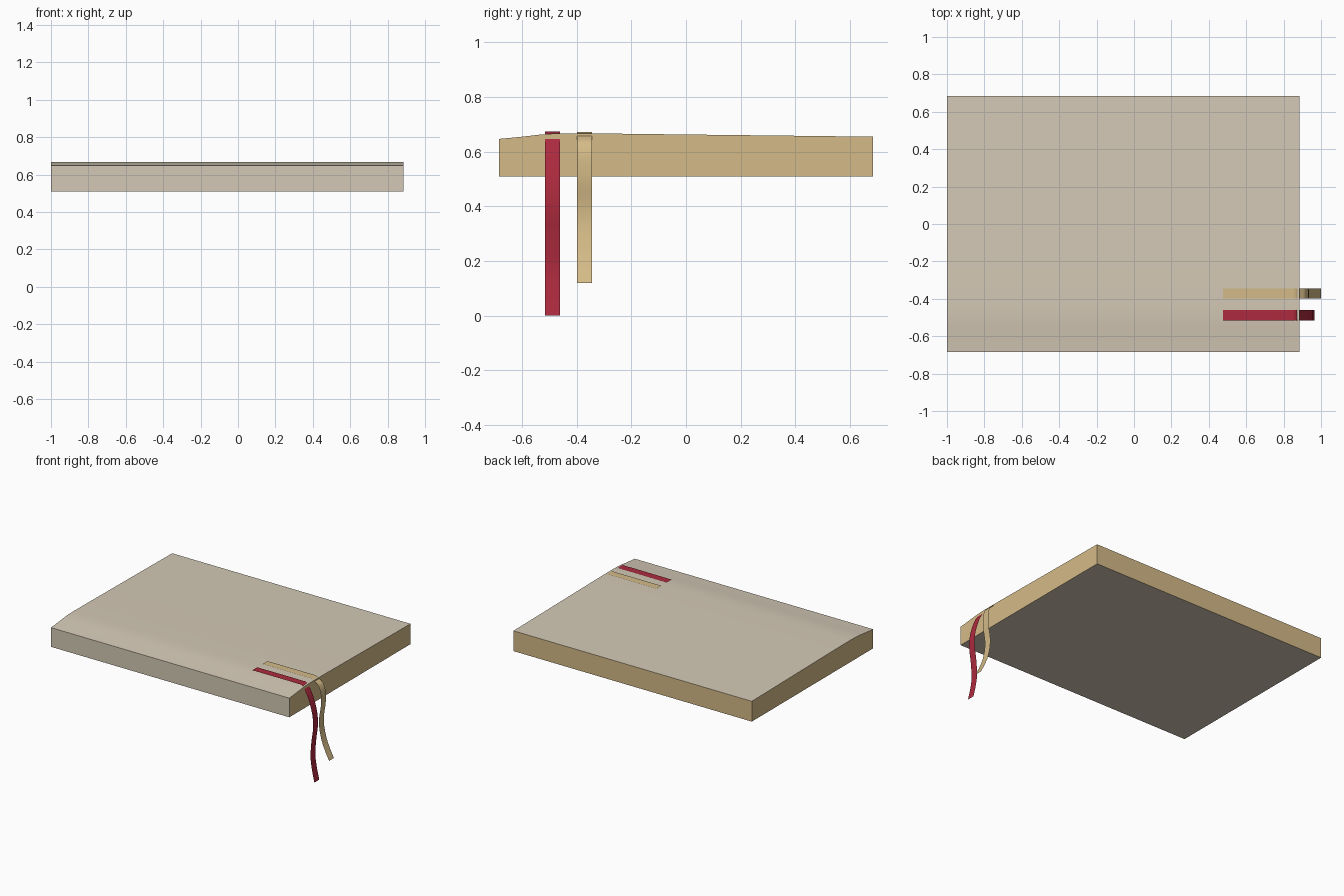
import bpy
import bmesh
from math import pi, radians
from mathutils import Matrix

cube = bpy.data.objects.get("Cube")
if cube:
    bpy.data.objects.remove(cube, do_unlink=True)


def srgb(*rgb):
    return [((c / 255 + 0.055) / 1.055) ** 2.4 for c in rgb] + [1.0]


def material(name, color):
    mat = bpy.data.materials.new(name)
    mat.use_nodes = True
    mat.diffuse_color = color
    mat.node_tree.nodes["Principled BSDF"].inputs["Base Color"].default_value = color
    return mat


paper = material("beige paper", srgb(212, 201, 182))
gold = material("pale gold", srgb(212, 186, 135))
red = material("deep red", srgb(172, 42, 62))


def select_only(obj):
    bpy.ops.object.select_all(action="DESELECT")
    obj.select_set(True)
    bpy.context.view_layer.objects.active = obj


# Page block: side profile (y, z) with a swelling near the spine, extruded along x
X_MIN, X_MAX, BASE = -1.0, 0.885, 0.51
crown = [(-0.685, 0.647), (-0.64, 0.651), (-0.59, 0.656), (-0.54, 0.662),
         (-0.49, 0.666), (-0.43, 0.667), (-0.25, 0.666), (0.0, 0.663),
         (0.35, 0.659), (0.685, 0.655)]
profile = [(0.685, BASE), (-0.685, BASE)] + crown

bm = bmesh.new()
end = bm.faces.new([bm.verts.new((X_MIN, y, z)) for y, z in profile])
swept = bmesh.ops.extrude_face_region(bm, geom=[end], use_keep_orig=True)
moved = [v for v in swept["geom"] if isinstance(v, bmesh.types.BMVert)]
bmesh.ops.translate(bm, verts=moved, vec=(X_MAX - X_MIN, 0, 0))
bmesh.ops.recalc_face_normals(bm, faces=bm.faces)
# Gilded edges on the three open sides, plain paper elsewhere
for face in bm.faces:
    face.material_index = int(abs(face.normal.x) > 0.9 or face.normal.y > 0.9)
mesh = bpy.data.meshes.new("page_block")
bm.to_mesh(mesh)
bm.free()
mesh.materials.append(paper)
mesh.materials.append(gold)
block = bpy.data.objects.new("page_block", mesh)
bpy.context.collection.objects.link(block)
select_only(block)
bpy.ops.object.shade_smooth_by_angle(angle=radians(30))


# Ribbons: a path in x and z, widened along y
def ribbon(name, y, path, mat, width=0.055):
    curve = bpy.data.curves.new(name, "CURVE")
    curve.dimensions = "2D"
    curve.fill_mode = "NONE" if hasattr(curve, "fill_mode") and curve.dimensions == "3D" else curve.fill_mode
    curve.resolution_u = 5
    curve.extrude = width / 2
    spline = curve.splines.new("BEZIER")
    spline.bezier_points.add(len(path) - 1)
    for point, (x, z) in zip(spline.bezier_points, path):
        point.co = (x, z, 0)
        point.handle_left_type = point.handle_right_type = "AUTO"
    curve.materials.append(mat)
    obj = bpy.data.objects.new(name, curve)
    obj.matrix_world = Matrix.Translation((0, y, 0)) @ Matrix.Rotation(pi / 2, 4, "X")
    bpy.context.collection.objects.link(obj)
    select_only(obj)
    bpy.ops.object.convert(target="MESH")
    bpy.ops.object.shade_smooth_by_angle(angle=radians(40))


ribbon("red_ribbon", -0.488, [(0.475, 0.672), (0.83, 0.672), (0.865, 0.670), (0.886, 0.645),
                              (0.93, 0.55), (0.955, 0.42), (0.94, 0.27), (0.935, 0.17),
                              (0.945, 0.09), (0.965, 0.0)], red)
ribbon("gold_ribbon", -0.372, [(0.475, 0.672), (0.83, 0.672), (0.865, 0.671), (0.886, 0.657),
                               (0.918, 0.63), (0.936, 0.53), (0.92, 0.37), (0.94, 0.255),
                               (0.965, 0.19), (1.0, 0.12)], gold)
